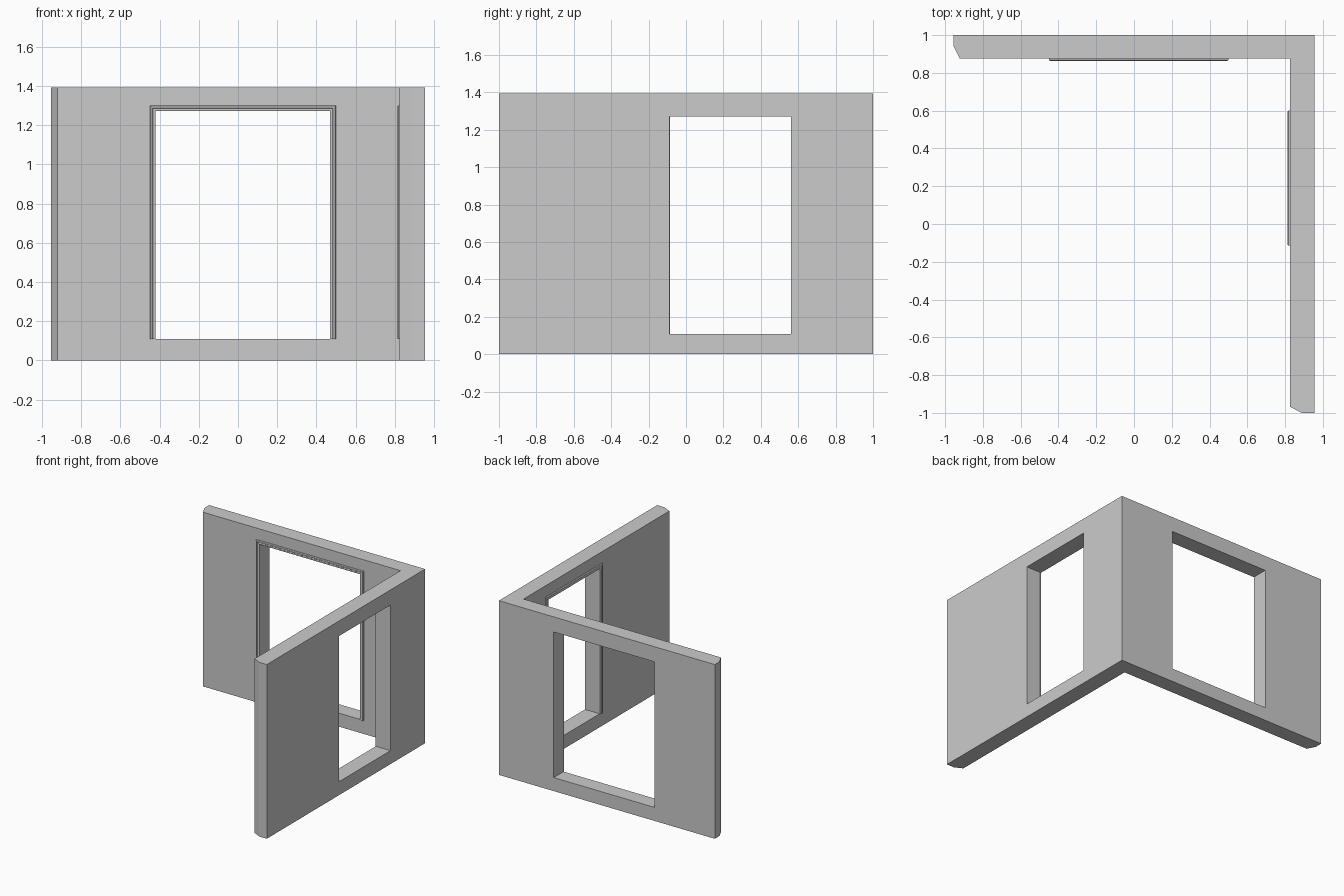
import bpy, bmesh
from mathutils import Vector

if "Cube" in bpy.data.objects:
    bpy.data.objects.remove(bpy.data.objects["Cube"])

H = 1.393      # wall height
SILL = 0.108   # bottom of the openings
HEAD = 1.272   # top of the openings


def make_object(name, bm):
    bmesh.ops.recalc_face_normals(bm, faces=bm.faces[:])
    mesh = bpy.data.meshes.new(name)
    bm.to_mesh(mesh)
    bm.free()
    obj = bpy.data.objects.new(name, mesh)
    bpy.context.collection.objects.link(obj)
    return obj


def prism(name, outline, z0, z1):
    bm = bmesh.new()
    face = bm.faces.new([bm.verts.new((x, y, z0)) for x, y in outline])
    new = bmesh.ops.extrude_face_region(bm, geom=[face])["geom"]
    verts = [v for v in new if isinstance(v, bmesh.types.BMVert)]
    bmesh.ops.translate(bm, verts=verts, vec=(0, 0, z1 - z0))
    return make_object(name, bm)


def cut_opening(wall, x0, x1, y0, y1):
    cutter = prism("opening_cutter", [(x0, y0), (x1, y0), (x1, y1), (x0, y1)], SILL, HEAD)
    mod = wall.modifiers.new("opening", "BOOLEAN")
    mod.operation = "DIFFERENCE"
    mod.solver = "EXACT"
    mod.object = cutter
    bpy.context.view_layer.objects.active = wall
    bpy.ops.object.modifier_apply(modifier=mod.name)
    bpy.data.objects.remove(cutter)


# Moulding section: distance out from the opening, height off the wall
SECTION = [(0, -0.002), (0, 0.006), (0.006, 0.008), (0.013, 0.008), (0.016, 0.012),
           (0.025, 0.012), (0.030, 0.006), (0.030, -0.002)]


def trim(name, a, b, place):
    """Mitred moulding up one jamb, across the head and down the other."""
    bm = bmesh.new()
    rings = []
    for side, z, lift in ((a, SILL, 0), (a, HEAD, 1), (b, HEAD, 1), (b, SILL, 0)):
        sign = -1 if side == a else 1
        rings.append([bm.verts.new(Vector(place(side + sign * u, h, z + lift * u)))
                      for u, h in SECTION])
    n = len(SECTION)
    for r0, r1 in zip(rings, rings[1:]):
        for i in range(n):
            j = (i + 1) % n
            bm.faces.new((r0[i], r0[j], r1[j], r1[i]))
    bm.faces.new(rings[0])
    bm.faces.new(rings[-1])
    return make_object(name, bm)


# Corner walls with chamfered free ends
walls = prism("corner_walls", [
    (0.955, 1), (-0.955, 1), (-0.955, 0.94), (-0.922, 0.875), (0.825, 0.875),
    (0.825, -0.967), (0.888, -1), (0.955, -1)], 0, H)

# Wide opening in the back wall, narrow one in the right wall
cut_opening(walls, -0.42, 0.47, 0.8, 1.1)
cut_opening(walls, 0.75, 1.05, -0.087, 0.562)

# Raised trim on the inner faces
trim("back_opening_trim", -0.42, 0.47, lambda s, h, z: (s, 0.875 - h, z))
trim("right_opening_trim", -0.085, 0.57, lambda s, h, z: (0.825 - h, s, z))
